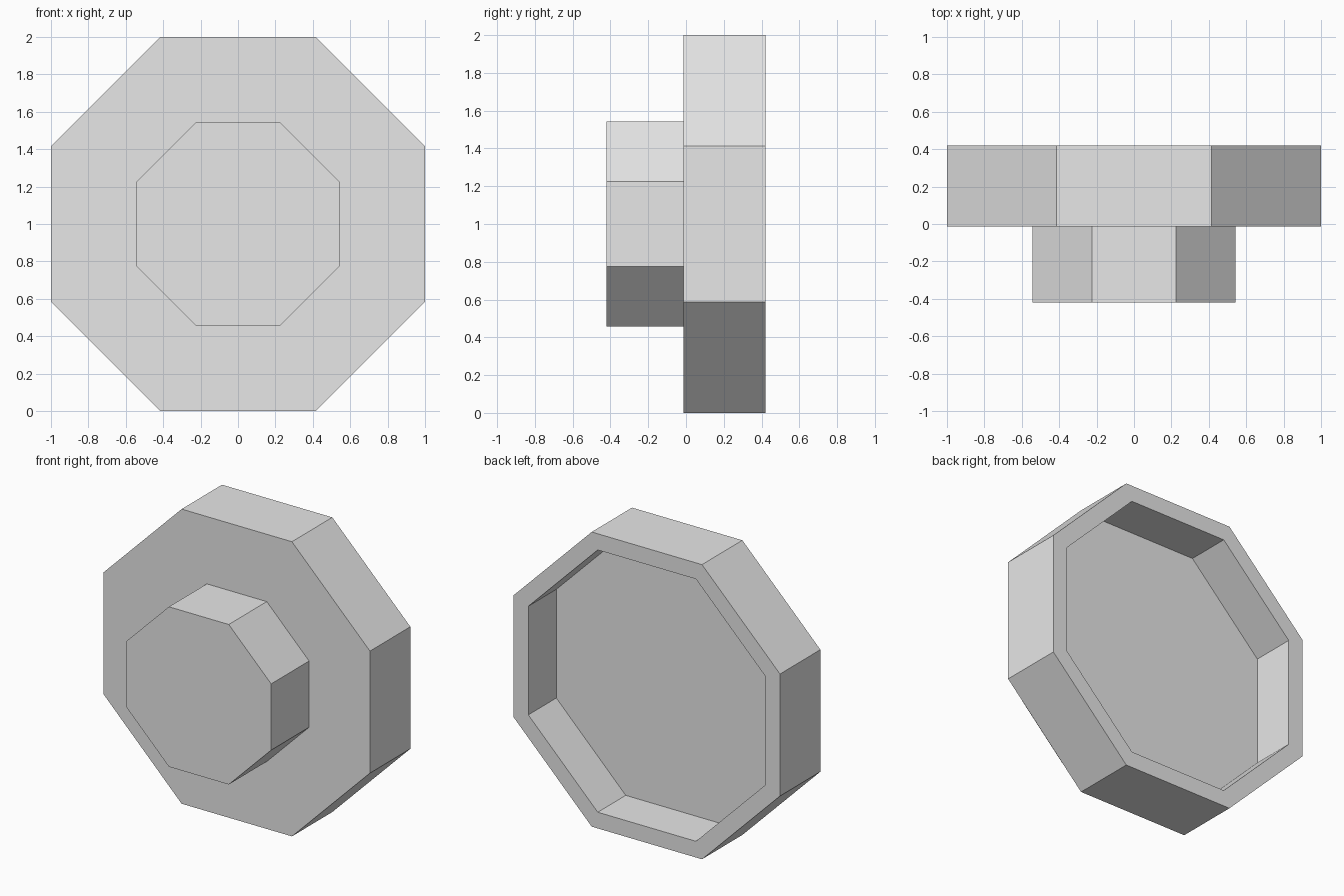
import bpy
import bmesh
import math

cube = bpy.data.objects.get("Cube")
if cube:
    bpy.data.objects.remove(cube, do_unlink=True)

SIDES = 8
CENTRE_Z = 1.0

grey = bpy.data.materials.new("light_grey")
grey.use_nodes = True
grey.diffuse_color = (0.8, 0.8, 0.8, 1)
grey.node_tree.nodes["Principled BSDF"].inputs["Base Color"].default_value = (0.8, 0.8, 0.8, 1)


def octagon_part(name, profile, cap_end):
    """Join octagons given as (half width across flats, y); cap the first, optionally the last."""
    bm = bmesh.new()
    rings = []
    for half_width, y in profile:
        radius = half_width / math.cos(math.pi / SIDES)
        angles = [2 * math.pi * (i + 0.5) / SIDES for i in range(SIDES)]
        rings.append([bm.verts.new((radius * math.cos(a), y, CENTRE_Z + radius * math.sin(a)))
                      for a in angles])
    for a, b in zip(rings, rings[1:]):
        for i in range(SIDES):
            j = (i + 1) % SIDES
            bm.faces.new((a[i], b[i], b[j], a[j]))
    bm.faces.new(rings[0])
    if cap_end:
        bm.faces.new(reversed(rings[-1]))
    mesh = bpy.data.meshes.new(name)
    bm.to_mesh(mesh)
    bm.free()
    mesh.materials.append(grey)
    obj = bpy.data.objects.new(name, mesh)
    bpy.context.collection.objects.link(obj)
    return obj


# Wide disc with a shallow recess in its back
octagon_part("disc", [(1.0, -0.013), (1.0, 0.42), (0.89, 0.42), (0.89, 0.12)], True)

# Narrow hub on the front, open where it meets the disc
octagon_part("hub", [(0.543, -0.42), (0.543, -0.013)], False)
